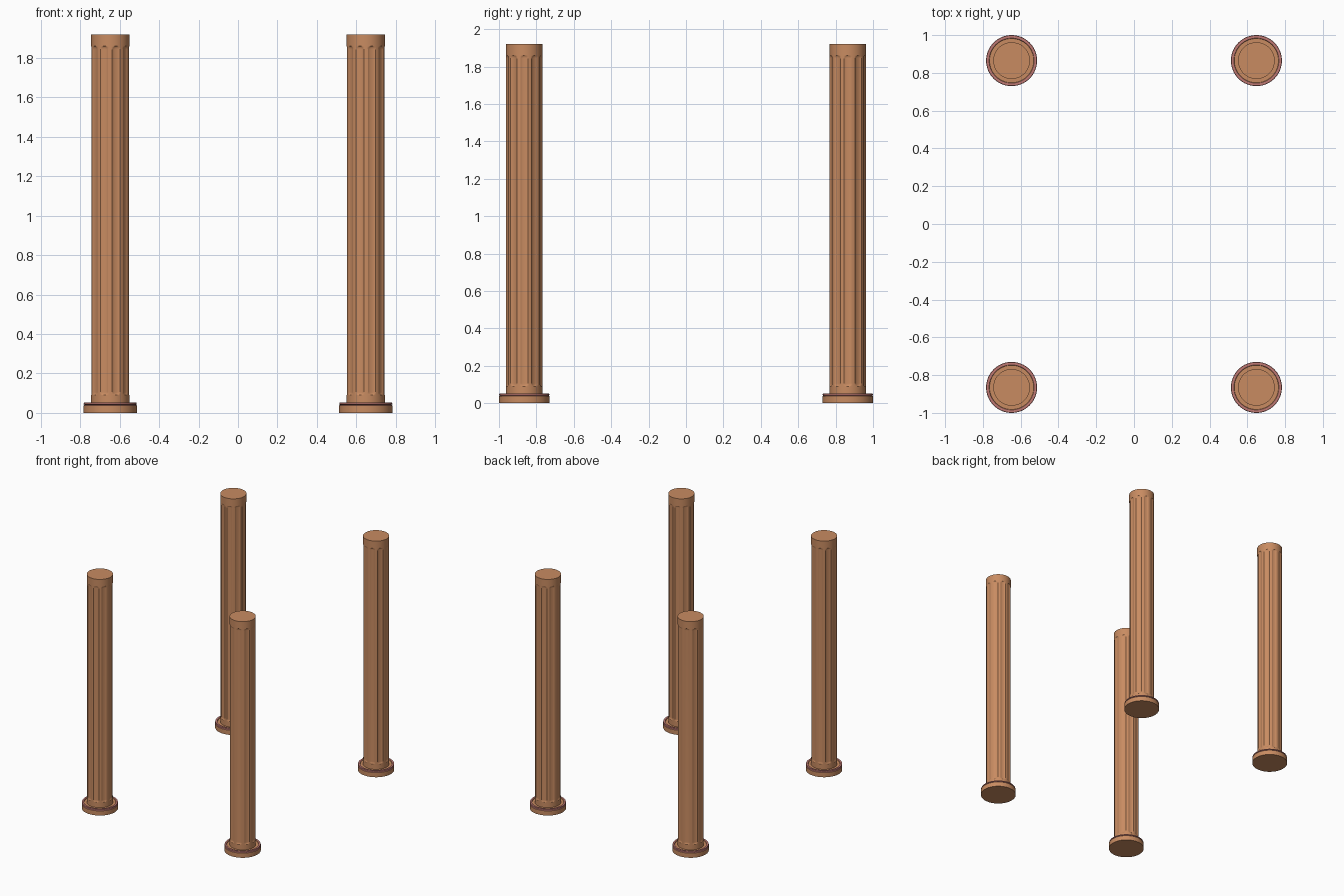
import bpy, bmesh
from math import cos, sin, pi, radians

cube = bpy.data.objects.get("Cube")
if cube:
    bpy.data.objects.remove(cube, do_unlink=True)


def material(name, rgb):
    m = bpy.data.materials.new(name)
    m.use_nodes = True
    m.diffuse_color = (*rgb, 1)
    m.node_tree.nodes["Principled BSDF"].inputs["Base Color"].default_value = (*rgb, 1)
    return m


terracotta = material("terracotta", (0.58, 0.26, 0.12))
rose = material("rose", (0.52, 0.19, 0.17))

SHAFT_R, HEIGHT, FLUTES, SEG = 0.097, 1.92, 10, 120
LOW, HIGH, DEPTH, HALF = 0.09, 1.86, 0.006, 0.3


def lathe(name, profile, mats, seg, radius=lambda r, z, a: r, band=None):
    """Spin a profile of (radius, height) into a capped solid."""
    bm = bmesh.new()
    rings = []
    for r, z in profile:
        angles = [2 * pi * i / seg for i in range(seg)]
        rings.append([bm.verts.new((radius(r, z, a) * cos(a), radius(r, z, a) * sin(a), z)) for a in angles])
    for k, (lo, hi) in enumerate(zip(rings, rings[1:])):
        for i in range(seg):
            j = (i + 1) % seg
            f = bm.faces.new((lo[i], lo[j], hi[j], hi[i]))
            f.material_index = 1 if band and k in band else 0
    bm.faces.new(rings[0][::-1])
    bm.faces.new(rings[-1])
    mesh = bpy.data.meshes.new(name)
    bm.to_mesh(mesh)
    bm.free()
    for m in mats:
        mesh.materials.append(m)
    return mesh


def fluted(r, z, a):
    """Sink round-ended grooves into the shaft radius."""
    step = 2 * pi / FLUTES
    off = abs((a + step / 2) % step - step / 2) / (step * HALF)
    end = min(z - LOW, HIGH - z) / 0.016
    if end <= 0:
        return r
    reach = 1 if end >= 1 else (1 - (1 - end) ** 2) ** 0.5
    return r - DEPTH * max(0, 1 - (off / reach) ** 2) ** 0.5 * reach


# Shaft with grooves, and base with a raised rim
ends = [0, 0.001, 0.004, 0.008, 0.012, 0.016]
heights = [0.04] + [LOW + e for e in ends] + [HIGH - e for e in reversed(ends)] + [HEIGHT]
shaft = lathe("shaft", [(SHAFT_R, z) for z in heights], [terracotta], SEG, fluted)
base = lathe("base", [(0.135, 0), (0.135, 0.038), (0.129, 0.041), (0.135, 0.044), (0.133, 0.052),
                      (0.119, 0.052), (0.117, 0.047), (0.09, 0.047)],
             [terracotta, rose], 64, band=(1, 2, 3, 4))

# Four matching columns at the corners
for ys, depth_name in ((-1, "front"), (1, "back")):
    for xs, side in ((-1, "right"), (1, "left")):
        for part, mesh in (("shaft", shaft), ("base", base)):
            ob = bpy.data.objects.new(f"{depth_name}_{side}_column_{part}", mesh.copy())
            bpy.context.collection.objects.link(ob)
            ob.location = (xs * 0.648, ys * 0.865, 0)
            bpy.ops.object.select_all(action="DESELECT")
            ob.select_set(True)
            bpy.context.view_layer.objects.active = ob
            bpy.ops.object.shade_smooth_by_angle(angle=radians(30))
